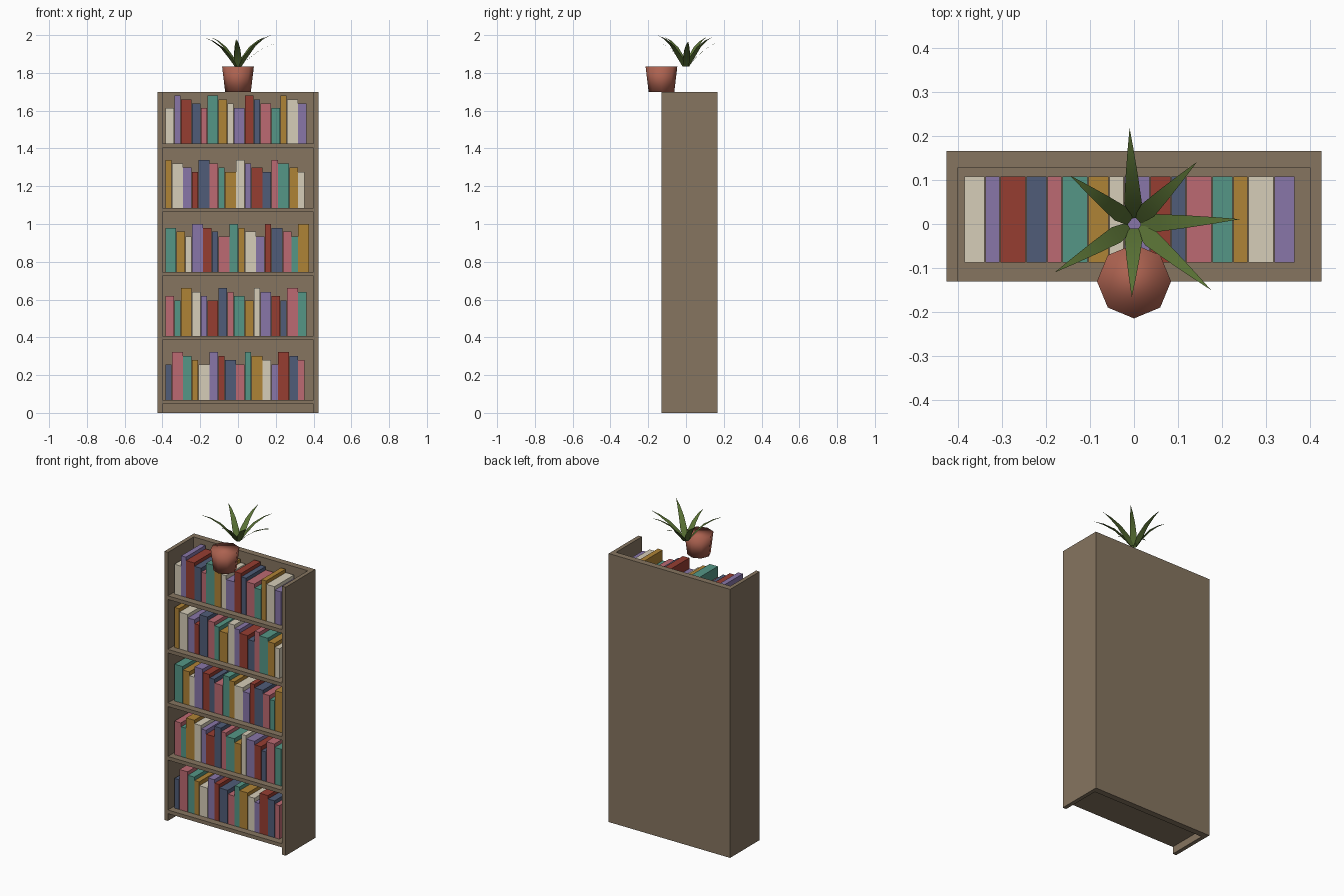
import bpy, math
from mathutils import Vector

cube = bpy.data.objects.get("Cube")
if cube:
    bpy.data.objects.remove(cube, do_unlink=True)


def material(name, rgb):
    m = bpy.data.materials.new(name)
    m.use_nodes = True
    m.diffuse_color = (*rgb, 1)
    m.node_tree.nodes["Principled BSDF"].inputs["Base Color"].default_value = (*rgb, 1)
    return m


def mesh_object(name, verts, faces, mat):
    mesh = bpy.data.meshes.new(name)
    mesh.from_pydata(verts, [], faces)
    mesh.materials.append(mat)
    obj = bpy.data.objects.new(name, mesh)
    bpy.context.collection.objects.link(obj)
    return obj


def box(name, low, high, mat):
    """Axis-aligned box between two corners."""
    bpy.ops.mesh.primitive_cube_add(size=1)
    obj = bpy.context.object
    obj.name = name
    low, high = Vector(low), Vector(high)
    obj.location = (low + high) / 2
    obj.scale = high - low
    obj.data.materials.append(mat)
    return obj


wood = material("brown wood", (.238, .178, .117))
clay = material("terracotta", (.413, .122, .08))
green = material("leaf green", (.1, .165, .035))
covers = [
    material("navy cover", (.08, .107, .188)),
    material("pink cover", (.503, .144, .168)),
    material("teal cover", (.089, .305, .238)),
    material("ochre cover", (.429, .227, .037)),
    material("cream cover", (.67, .61, .48)),
    material("purple cover", (.246, .181, .392)),
    material("red cover", (.305, .047, .031)),
]

# Case: two sides and a back panel
HALF, INNER, FRONT, BACK, TOP = .425, .4, -.13, .166, 1.7
BACK_IN = .127
box("left_side", (INNER, FRONT, 0), (HALF, BACK, TOP), wood)
box("right_side", (-HALF, FRONT, 0), (-INNER, BACK, TOP), wood)
box("back_panel", (-INNER, BACK_IN, 0), (INNER, BACK, TOP), wood)

# Shelves, each with a row of books in repeating widths, heights and colours
WIDTHS = (.0345, .059, .047)
HEIGHTS = (.188, .254, .233, .212)
for row in range(5):
    z = .069 + .339 * row
    box(f"shelf_{row + 1}", (-INNER, FRONT, z - .023), (INNER, BACK_IN, z), wood)
    x = -.384
    for i in range(16):
        pitch = WIDTHS[(i - row) % 3]
        box(f"book_{row + 1}_{i + 1}", (x, -.087, z),
            (x + pitch - .002, .108, z + HEIGHTS[(i - row) % 4]),
            covers[(i + row) % 7])
        x += pitch

# Pot: eight-sided, softly shaded
bpy.ops.mesh.primitive_cone_add(vertices=8, radius1=.068, radius2=.084, depth=.133,
                                location=(0, -.13, TOP + .0665))
pot = bpy.context.object
pot.name = "plant_pot"
pot.data.materials.append(clay)
bpy.ops.object.shade_smooth()

# Leaves: flat arching strips; (reach along the leaf, share of height, half width)
ARCH = ((.06, 0, .011), (.22, .3, .02), (.48, .66, .0145), (.75, .88, .0075))
# Tip x, tip y, rise
TIPS = ((-.01, .218, .145), (.143, .141, .157), (.241, .011, .133),
        (.175, -.15, .167), (-.005, -.166, .14), (-.18, -.11, .155), (-.145, .11, .157))
ROOT = 1.833
for n, (tx, ty, rise) in enumerate(TIPS):
    tip = Vector((tx, ty, 0))
    side = Vector((-ty, tx, 0)).normalized()
    verts = []
    for reach, up, half in ARCH:
        mid = tip * reach + Vector((0, 0, ROOT + rise * up))
        verts += [mid - side * half, mid + side * half]
    verts.append(tip + Vector((0, 0, ROOT + rise)))
    faces = [(k, k + 2, k + 3, k + 1) for k in (0, 2, 4)] + [(6, 8, 7)]
    leaf = mesh_object(f"leaf_{n + 1}", verts, faces, green)
    bpy.ops.object.select_all(action='DESELECT')
    leaf.select_set(True)
    bpy.context.view_layer.objects.active = leaf
    bpy.ops.object.shade_smooth_by_angle(angle=math.radians(20))
